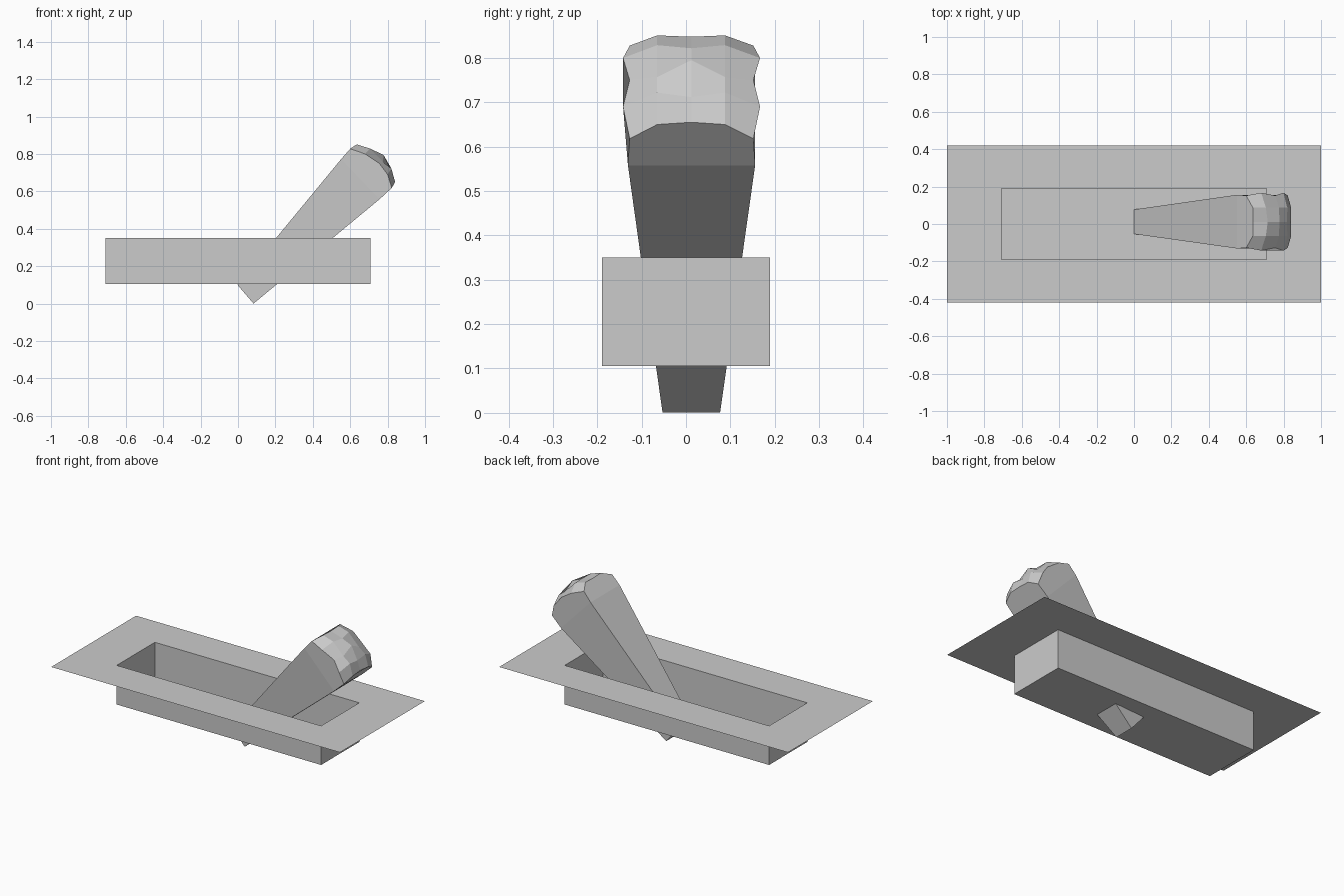
import bpy, bmesh

if "Cube" in bpy.data.objects:
    bpy.data.objects.remove(bpy.data.objects["Cube"])


def finish(bm, name):
    bmesh.ops.recalc_face_normals(bm, faces=bm.faces)
    mesh = bpy.data.meshes.new(name)
    bm.to_mesh(mesh)
    bm.free()
    obj = bpy.data.objects.new(name, mesh)
    bpy.context.collection.objects.link(obj)
    return obj


def ring(bm, points):
    return [bm.verts.new(p) for p in points]


def bridge(bm, a, b):
    n = len(a)
    for i in range(n):
        j = (i + 1) % n
        bm.faces.new((a[i], a[j], b[j], b[i]))


def rect(hx, hy, z):
    return [(-hx, -hy, z), (hx, -hy, z), (hx, hy, z), (-hx, hy, z)]


# Switch plate: flat flange with an open recessed tray
bm = bmesh.new()
flange = ring(bm, rect(1.0, 0.42, 0.35))
rim = ring(bm, rect(0.708, 0.189, 0.35))
floor = ring(bm, rect(0.708, 0.189, 0.105))
bridge(bm, flange, rim)
bridge(bm, rim, floor)
bm.faces.new(floor)
finish(bm, "recessed_plate")


# Lever: tapered square shaft leaning at 45 degrees with a faceted domed tip
def square(top, bottom, y0, y1):
    return [(top[0], y0, top[1]), (bottom[0], y0, bottom[1]),
            (bottom[0], y1, bottom[1]), (top[0], y1, top[1])]


bm = bmesh.new()
base = ring(bm, square((-0.003, 0.1), (0.083, 0.0), -0.053, 0.077))
neck = ring(bm, square((0.552, 0.773), (0.757, 0.558), -0.131, 0.156))
bm.faces.new(base)
bridge(bm, base, neck)

# Tip rows, as (x, z) at the side, inner and centre columns, plus side bulge
rows = [
    ((0.600, 0.828), (0.635, 0.851), (0.635, 0.848), 0.000),
    ((0.680, 0.800), (0.705, 0.829), (0.715, 0.822), 0.015),
    ((0.755, 0.750), (0.775, 0.757), (0.778, 0.795), 0.000),
    ((0.800, 0.690), (0.820, 0.722), (0.818, 0.712), 0.015),
    ((0.822, 0.618), (0.840, 0.650), (0.838, 0.655), 0.000),
]
grid = []
for side, inner, centre, bulge in rows:
    ys = (-0.127 - bulge, -0.065, 0.012, 0.088, 0.152 + bulge)
    cols = (side, inner, centre, inner, side)
    grid.append(ring(bm, [(c[0], y, c[1]) for c, y in zip(cols, ys)]))
for r in range(4):
    for c in range(4):
        bm.faces.new((grid[r][c], grid[r][c + 1], grid[r + 1][c + 1], grid[r + 1][c]))

# Four shoulder faces joining the neck to the tip
bm.faces.new([neck[0], neck[3]] + grid[0][::-1])
bm.faces.new([neck[1], neck[2]] + grid[4][::-1])
bm.faces.new([neck[0], neck[1]] + [row[0] for row in grid[::-1]])
bm.faces.new([neck[3], neck[2]] + [row[4] for row in grid[::-1]])
finish(bm, "lever")
